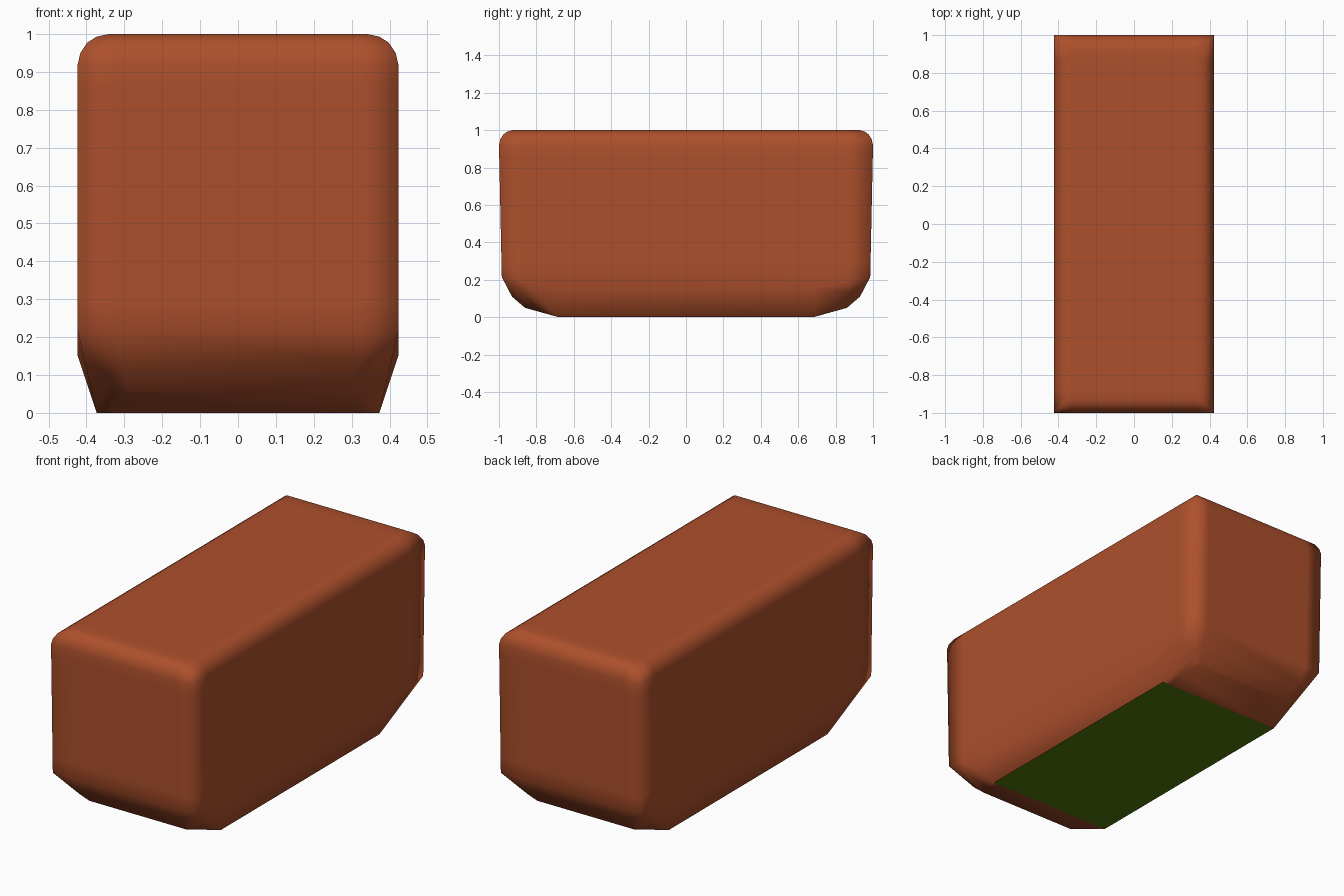
import bpy, bmesh
from mathutils import Vector

if "Cube" in bpy.data.objects:
    bpy.data.objects.remove(bpy.data.objects["Cube"])


def material(name, rgb):
    m = bpy.data.materials.new(name)
    m.diffuse_color = (*rgb, 1)
    m.use_nodes = True
    m.node_tree.nodes["Principled BSDF"].inputs["Base Color"].default_value = m.diffuse_color
    return m


# Half-sizes (x, y) at height z; each is mirrored to four corners
corners = [
    (0.373, 0.68, 0.0),                          # flat base
    (0.423, 0.68, 0.15),                         # flared lower sides
    (0.29, 0.86, 0.05), (0.30, 0.93, 0.11),      # curved lower ends
    (0.423, 0.985, 0.215),                       # lower wall corners
    (0.423, 1.0, 0.92),                          # upper wall corners
    (0.416, 0.993, 0.95), (0.398, 0.977, 0.977),  # rounded top rim
    (0.373, 0.955, 0.993), (0.34, 0.93, 1.0),
]

# Solid body as the hull of the mirrored corner points
bm = bmesh.new()
for x, y, z in corners:
    for sx in (-1, 1):
        for sy in (-1, 1):
            bm.verts.new((sx * x, sy * y, z))
hull = bmesh.ops.convex_hull(bm, input=bm.verts[:])
loose = {g for g in hull["geom_interior"] + hull["geom_unused"]
         if isinstance(g, bmesh.types.BMVert)}
bmesh.ops.delete(bm, geom=list(loose), context='VERTS')
bmesh.ops.dissolve_limit(bm, angle_limit=0.02, verts=bm.verts[:], edges=bm.edges[:])

# Support loops that keep the smooth shading near the edges
cuts = [(0, -0.33), (0, 0.33), (1, -0.87), (1, 0.87), (2, 0.3), (2, 0.86)]
for axis, d in cuts:
    co, no = Vector((0, 0, 0)), Vector((0, 0, 0))
    co[axis], no[axis] = d, 1
    bmesh.ops.bisect_plane(bm, geom=bm.verts[:] + bm.edges[:] + bm.faces[:],
                           plane_co=co, plane_no=no, dist=0.0005)
bmesh.ops.recalc_face_normals(bm, faces=bm.faces[:])

# Rust shell with a flat green underside
for f in bm.faces:
    base = all(v.co.z < 0.001 for v in f.verts)
    f.material_index = int(base)
    f.smooth = not base

mesh = bpy.data.meshes.new("rounded_block")
bm.to_mesh(mesh)
bm.free()
mesh.materials.append(material("rust", (0.42, 0.08, 0.025)))
mesh.materials.append(material("green", (0.08, 0.19, 0.002)))
block = bpy.data.objects.new("rounded_block", mesh)
bpy.context.collection.objects.link(block)
